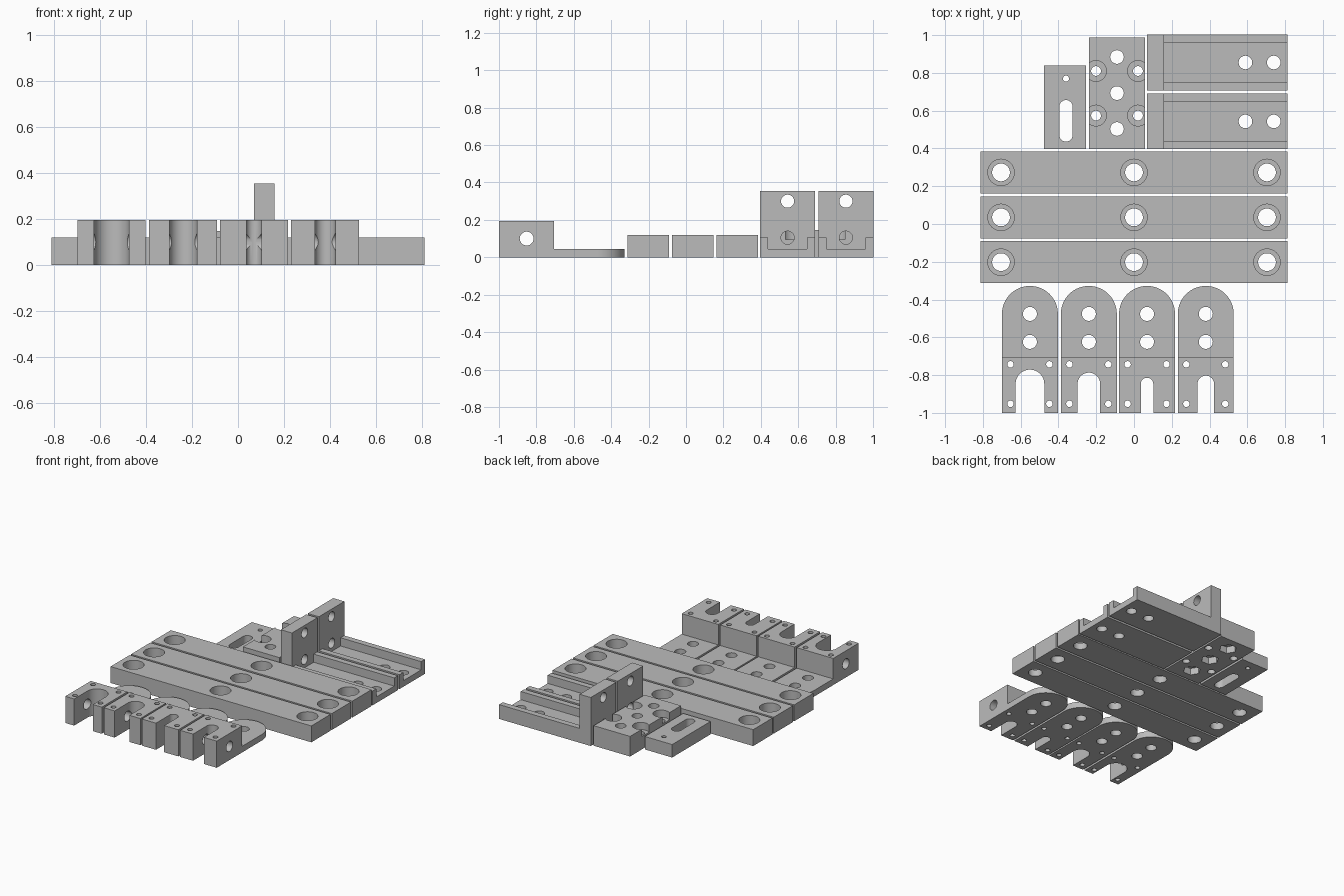
import bpy, bmesh, math
from mathutils import Matrix, Vector

cube = bpy.data.objects.get("Cube")
if cube:
    bpy.data.objects.remove(cube, do_unlink=True)

steel = bpy.data.materials.new("plain grey")
steel.use_nodes = True
GREY = (0.5, 0.5, 0.5, 1)
steel.diffuse_color = GREY
steel.node_tree.nodes["Principled BSDF"].inputs["Base Color"].default_value = GREY


def prism(name, outline, z0, z1):
    """Extrude a closed xy outline between two heights."""
    bm = bmesh.new()
    low = [bm.verts.new((x, y, z0)) for x, y in outline]
    high = [bm.verts.new((x, y, z1)) for x, y in outline]
    bm.faces.new(low[::-1])
    bm.faces.new(high)
    n = len(outline)
    for i in range(n):
        j = (i + 1) % n
        bm.faces.new((low[i], low[j], high[j], high[i]))
    bmesh.ops.recalc_face_normals(bm, faces=bm.faces)
    mesh = bpy.data.meshes.new(name)
    bm.to_mesh(mesh)
    bm.free()
    obj = bpy.data.objects.new(name, mesh)
    bpy.context.scene.collection.objects.link(obj)
    return obj


def box(name, x0, x1, y0, y1, z0, z1):
    return prism(name, [(x0, y0), (x1, y0), (x1, y1), (x0, y1)], z0, z1)


def arc(cx, cy, r, a0, a1, n=24):
    steps = [math.radians(a0 + (a1 - a0) * i / n) for i in range(n + 1)]
    return [(cx + r * math.cos(a), cy + r * math.sin(a)) for a in steps]


def hole(x, y, r, z0=-0.1, z1=0.5, sides=40):
    return prism("cutter", arc(x, y, r, 0, 360, sides)[:-1], z0, z1)


def cross_hole(y, z, r, x0, x1):
    """Round cutter lying along x."""
    c = hole(0, 0, r, x0, x1)
    c.data.transform(Matrix.Translation((0, y, z)) @ Matrix.Rotation(math.pi / 2, 4, 'Y'))
    return c


def slot(x, y0, y1, r):
    """Long vertical cutter with rounded ends centred on y0 and y1."""
    return prism("cutter", arc(x, y1, r, 0, 180) + arc(x, y0, r, 180, 360), -0.1, 0.5)


def combine(obj, others, operation='DIFFERENCE'):
    """Apply each boolean in turn and discard the helpers."""
    for other in others:
        other.hide_render = True
        mod = obj.modifiers.new("cut", 'BOOLEAN')
        mod.operation = operation
        mod.solver = 'EXACT'
        mod.object = other
        bpy.context.view_layer.update()
        graph = bpy.context.evaluated_depsgraph_get()
        mesh = bpy.data.meshes.new_from_object(obj.evaluated_get(graph))
        obj.modifiers.clear()
        obj.data = mesh
        bpy.data.objects.remove(other, do_unlink=True)


def finish(obj):
    obj.data.materials.clear()
    obj.data.materials.append(steel)
    obj.data.shade_smooth()
    obj.data.set_sharp_from_angle(angle=math.radians(30))


# Long bars with counterbored holes
for i, y in enumerate((-0.202, 0.035, 0.273)):
    bar = box(f"long_bar_{i + 1}", -0.813, 0.813, y - 0.111, y + 0.111, 0, 0.12)
    cuts = []
    for x in (-0.704, 0, 0.704):
        cuts += [hole(x, y, 0.047), hole(x, y, 0.07, 0.05)]
    combine(bar, cuts)
    finish(bar)

# Forked blocks with a rounded tongue, each with its own slot width
for i, (x, r) in enumerate(((-0.551, 0.076), (-0.239, 0.06), (0.069, 0.033), (0.38, 0.044))):
    w = 0.148
    tongue = [(x - w, -1), (x + w, -1)] + arc(x, -0.476, w, 0, 180, 32)
    fork = prism(f"forked_block_{i + 1}", tongue, 0, 0.045)
    combine(fork, [box("block", x - w, x + w, -1, -0.705, 0, 0.195)], 'UNION')
    cuts = [slot(x, -1.3, -0.847, r), cross_hole(-0.852, 0.1, 0.037, x - 0.3, x + 0.3)]
    cuts += [hole(x, y, 0.037) for y in (-0.476, -0.624)]
    cuts += [hole(x + s * 0.103, y, 0.017) for s in (-1, 1) for y in (-0.743, -0.952)]
    combine(fork, cuts)
    finish(fork)

# Angle brackets: channel rail with an upright end plate
for i, y in enumerate((0.543, 0.855)):
    w = 0.147
    bracket = box(f"angle_bracket_{i + 1}", 0.07, 0.813, y - w, y + w, 0, 0.355)
    cuts = [box("cutter", 0.16, 1, y - 0.3, y + 0.3, 0.105, 0.6),
            box("cutter", 0.16, 1, y - 0.104, y + 0.104, 0.045, 0.6)]
    cuts += [hole(x, y, 0.036) for x in (0.59, 0.74)]
    cuts += [cross_hole(y, z, 0.035, -0.1, 0.3) for z in (0.3, 0.105)]
    combine(bracket, cuts)
    finish(bracket)

# Mounting block: nut pockets below, counterbored corners open at the sides
block = box("mounting_block", -0.238, 0.057, 0.397, 0.987, 0, 0.147)
cuts = []
for y in (0.503, 0.693, 0.884):
    cuts += [hole(-0.09, y, 0.036), hole(-0.09, y, 0.06, -0.1, 0.05, 6)]
for x in (-0.201, 0.021):
    for y in (0.574, 0.81):
        cuts += [hole(x, y, 0.026), hole(x, y, 0.055, 0.094)]
combine(block, cuts)
finish(block)

# Slotted plate
plate = box("slotted_plate", -0.476, -0.255, 0.397, 0.84, 0, 0.095)
combine(plate, [slot(-0.36, 0.471, 0.621, 0.035), hole(-0.36, 0.77, 0.016)])
finish(plate)
